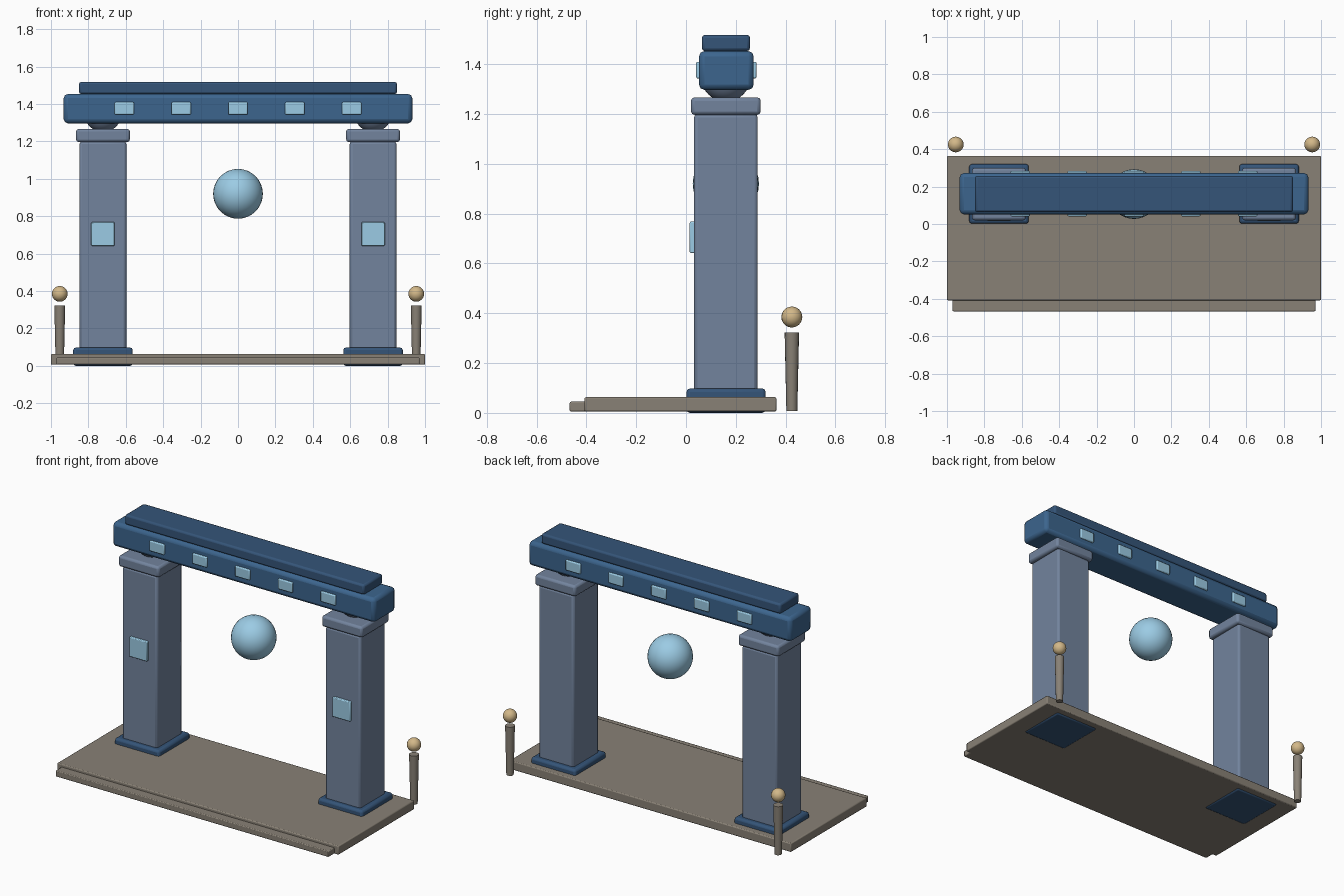
import bpy, math

if "Cube" in bpy.data.objects:
    bpy.data.objects.remove(bpy.data.objects["Cube"])


def mat(name, rgb):
    m = bpy.data.materials.new(name)
    m.diffuse_color = (*rgb, 1)
    m.use_nodes = True
    m.node_tree.nodes["Principled BSDF"].inputs["Base Color"].default_value = m.diffuse_color
    return m


SLATE = mat("slate", (0.17, 0.23, 0.34))
BLUE = mat("blue", (0.045, 0.13, 0.27))
NAVY = mat("navy", (0.035, 0.09, 0.19))
GLOW = mat("pale_blue", (0.33, 0.60, 0.78))
STONE = mat("stone", (0.25, 0.22, 0.18))
GOLD = mat("gold", (0.65, 0.48, 0.25))


def finish(name, material):
    ob = bpy.context.object
    ob.name = name
    ob.data.materials.append(material)
    bpy.ops.object.shade_smooth_by_angle(angle=math.radians(35))
    return ob


def box(name, x, y, z, material, bevel=0.01):
    """Bevelled box given (min, max) on each axis."""
    c = [(a + b) / 2 for a, b in (x, y, z)]
    bpy.ops.mesh.primitive_cube_add(size=1, location=c)
    ob = bpy.context.object
    ob.scale = [b - a for a, b in (x, y, z)]
    bpy.ops.object.transform_apply(location=False, rotation=False, scale=True)
    ob = finish(name, material)
    mod = ob.modifiers.new("bevel", 'BEVEL')
    mod.width = bevel
    mod.segments = 2
    # keep the bevel in front of the smoothing modifier, if there is one
    ob.modifiers.move(len(ob.modifiers) - 1, 0)
    return ob


def ball(name, loc, r, material, seg=32, rings=16):
    bpy.ops.mesh.primitive_uv_sphere_add(segments=seg, ring_count=rings, radius=r, location=loc)
    return finish(name, material)


def span(c, w):
    return (c - w / 2, c + w / 2)


# Floor slab and front step
box("floor_slab", (-1, 1), (-0.408, 0.363), (0.006, 0.063), STONE, 0.006)
box("front_step", (-0.97, 0.97), (-0.467, -0.39), (0.006, 0.045), STONE, 0.005)

# Lintel, top slab and the row of inlays running through the lintel
box("lintel", (-0.932, 0.932), (0.052, 0.272), (1.297, 1.453), BLUE, 0.022)
box("top_slab", (-0.85, 0.85), (0.064, 0.257), (1.453, 1.518), NAVY, 0.012)
for i in range(5):
    box(f"lintel_inlay_{i + 1}", span((i - 2) * 0.304, 0.104), (0.041, 0.283),
        (1.343, 1.41), GLOW, 0.006)

# Floating orb between the pillars
ball("floating_orb", (0, 0.16, 0.92), 0.133, GLOW)

for side, s in (("left", -1), ("right", 1)):
    x = s * 0.722
    # Pillar with plinth, capital, bearing ball and front inlay
    box(f"{side}_plinth", span(x, 0.318), (0.002, 0.320), (0, 0.098), NAVY, 0.014)
    box(f"{side}_pillar", span(x, 0.25), (0.032, 0.288), (0.05, 1.20), SLATE, 0.014)
    box(f"{side}_capital", span(x, 0.288), (0.02, 0.30), (1.197, 1.267), SLATE, 0.014)
    ball(f"{side}_bearing", (x, 0.16, 1.35), 0.1, SLATE)
    box(f"{side}_pillar_inlay", span(x, 0.126), (0.015, 0.045), (0.642, 0.768), GLOW, 0.005)
    # Tapered rear post with a small ball above it
    bpy.ops.mesh.primitive_cone_add(vertices=16, radius1=0.022, radius2=0.029, depth=0.315,
                                    location=(s * 0.953, 0.425, 0.166))
    finish(f"{side}_post", STONE)
    ball(f"{side}_post_ball", (s * 0.953, 0.425, 0.385), 0.042, GOLD, 20, 12)
